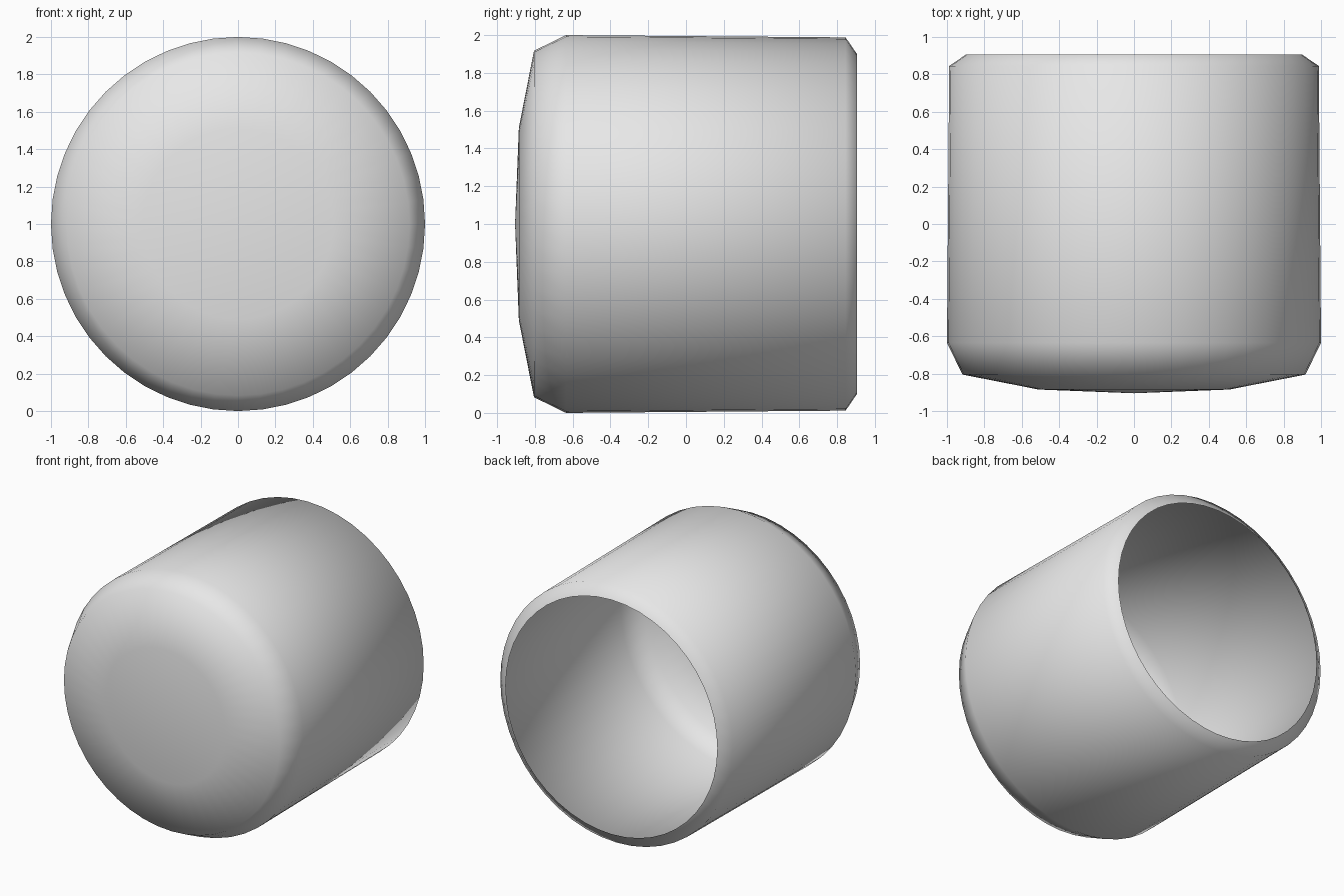
import bpy
import bmesh
from math import radians
from mathutils import Matrix

cube = bpy.data.objects.get("Cube")
if cube:
    bpy.data.objects.remove(cube, do_unlink=True)

# Plain light grey material
grey = bpy.data.materials.new("light_grey")
grey.use_nodes = True
grey.diffuse_color = (0.8, 0.8, 0.8, 1)
grey.node_tree.nodes["Principled BSDF"].inputs["Base Color"].default_value = (0.8, 0.8, 0.8, 1)

SEGMENTS = 48
# Radius and depth (y), from the domed front centre to the open back rim
PROFILE = [(0, -0.905), (0.51, -0.885), (0.917, -0.805),
           (1.0, -0.635), (0.988, 0.845), (0.9, 0.905)]

# Thin round cap: rings along y, joined by quads, with a fan at the dome centre
bm = bmesh.new()
center = bm.verts.new((0, PROFILE[0][1], 1))
rings = []
for radius, y in PROFILE[1:]:
    ring = []
    for i in range(SEGMENTS):
        turn = Matrix.Rotation(radians(360 * i / SEGMENTS), 3, "Y")
        point = turn.col[2] * radius
        ring.append(bm.verts.new((point.x, y, point.z + 1)))
    rings.append(ring)

for i in range(SEGMENTS):
    j = (i + 1) % SEGMENTS
    bm.faces.new((center, rings[0][i], rings[0][j]))
    for a, b in zip(rings, rings[1:]):
        bm.faces.new((a[i], b[i], b[j], a[j]))

# Face the shell outward
bm.normal_update()
if next(iter(bm.faces)).normal.y > 0:
    bmesh.ops.reverse_faces(bm, faces=bm.faces[:])
for face in bm.faces:
    face.smooth = True

mesh = bpy.data.meshes.new("round_cap")
bm.to_mesh(mesh)
bm.free()
mesh.materials.append(grey)
cap = bpy.data.objects.new("round_cap", mesh)
bpy.context.collection.objects.link(cap)
